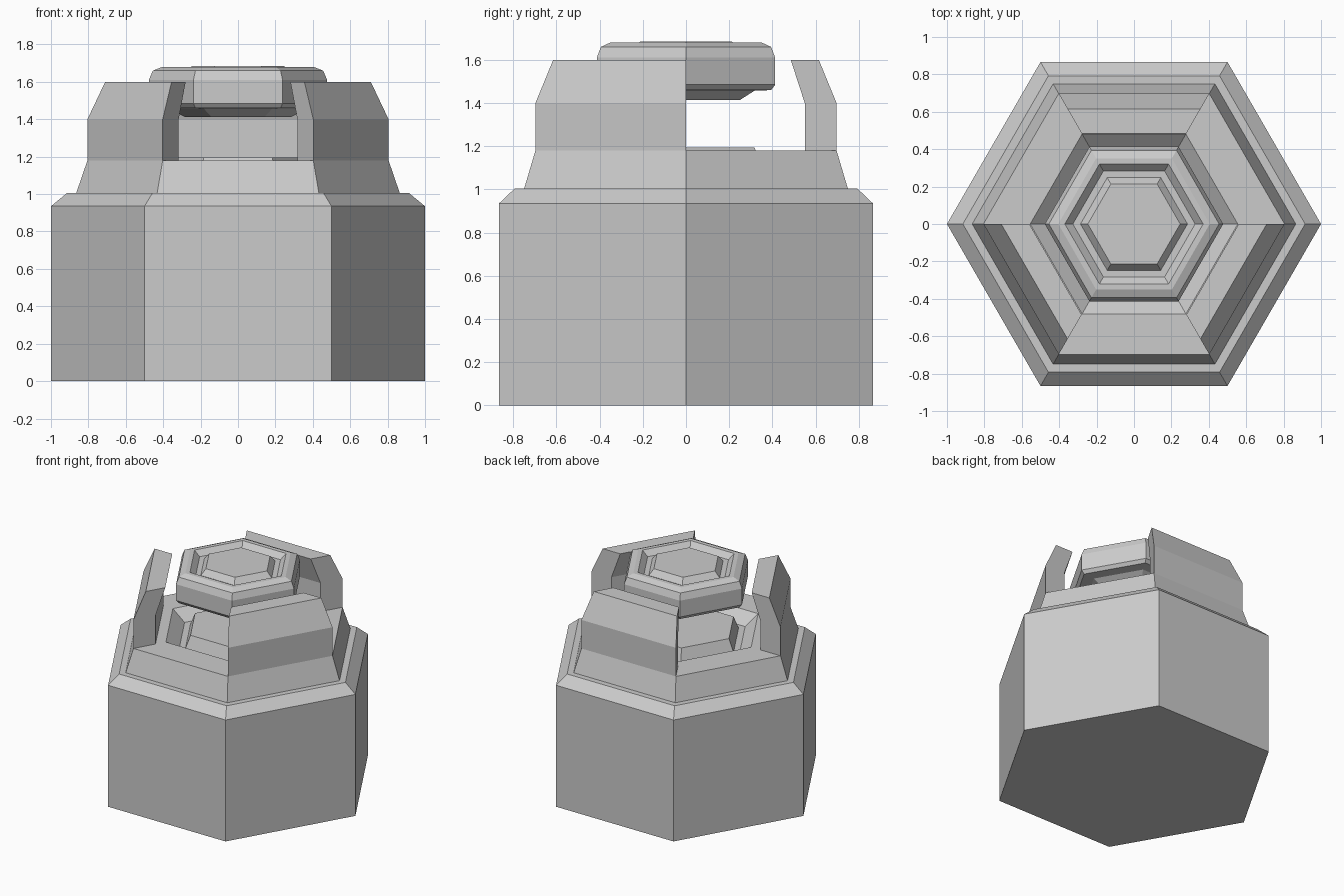
import bpy, bmesh
from math import radians, cos, sin

if "Cube" in bpy.data.objects:
    bpy.data.objects.remove(bpy.data.objects["Cube"])


def make_object(name, bm):
    bmesh.ops.recalc_face_normals(bm, faces=bm.faces)
    mesh = bpy.data.meshes.new(name)
    bm.to_mesh(mesh)
    bm.free()
    obj = bpy.data.objects.new(name, mesh)
    bpy.context.collection.objects.link(obj)
    return obj


def ring_points(bm, profile, angle):
    a = radians(angle)
    return [bm.verts.new((r * cos(a), r * sin(a), z)) for r, z in profile]


def hex_turned(name, profile):
    """Sweep an open (radius, z) profile round six corners and cap both ends."""
    bm = bmesh.new()
    cols = [ring_points(bm, profile, 60 * k) for k in range(6)]
    for k in range(6):
        a, b = cols[k], cols[(k + 1) % 6]
        for i in range(len(profile) - 1):
            bm.faces.new((a[i], b[i], b[i + 1], a[i + 1]))
    bm.faces.new([c[0] for c in cols])
    bm.faces.new([c[-1] for c in cols])
    return make_object(name, bm)


def wall_segment(name, profile, start):
    """Closed (radius, z) section swept along one side of the hexagon."""
    bm = bmesh.new()
    a = ring_points(bm, profile, start)
    b = ring_points(bm, profile, start + 60)
    n = len(profile)
    for i in range(n):
        j = (i + 1) % n
        bm.faces.new((a[i], b[i], b[j], a[j]))
    bm.faces.new(a)
    bm.faces.new(b)
    return make_object(name, bm)


# Body with chamfered shoulder, sunken ring and central pad
hex_turned("body", [
    (1.0, 0), (1.0, 0.935), (0.915, 1.005), (0.865, 1.005), (0.805, 1.18),
    (0.555, 1.18), (0.455, 1.10), (0.405, 1.10), (0.366, 1.195)])

# Three guard walls on alternate sides
wall = [(0.805, 1.18), (0.805, 1.40), (0.71, 1.60),
        (0.56, 1.60), (0.635, 1.40), (0.635, 1.18)]
for label, start in (("back", 60), ("left", 180), ("right", 300)):
    wall_segment(f"guard_wall_{label}", wall, start)

# Floating cap with a groove round its raised centre
hex_turned("cap", [
    (0.286, 1.413), (0.366, 1.457), (0.455, 1.46), (0.477, 1.485),
    (0.477, 1.61), (0.455, 1.66), (0.405, 1.68), (0.37, 1.68),
    (0.327, 1.64), (0.286, 1.64), (0.247, 1.684)])
